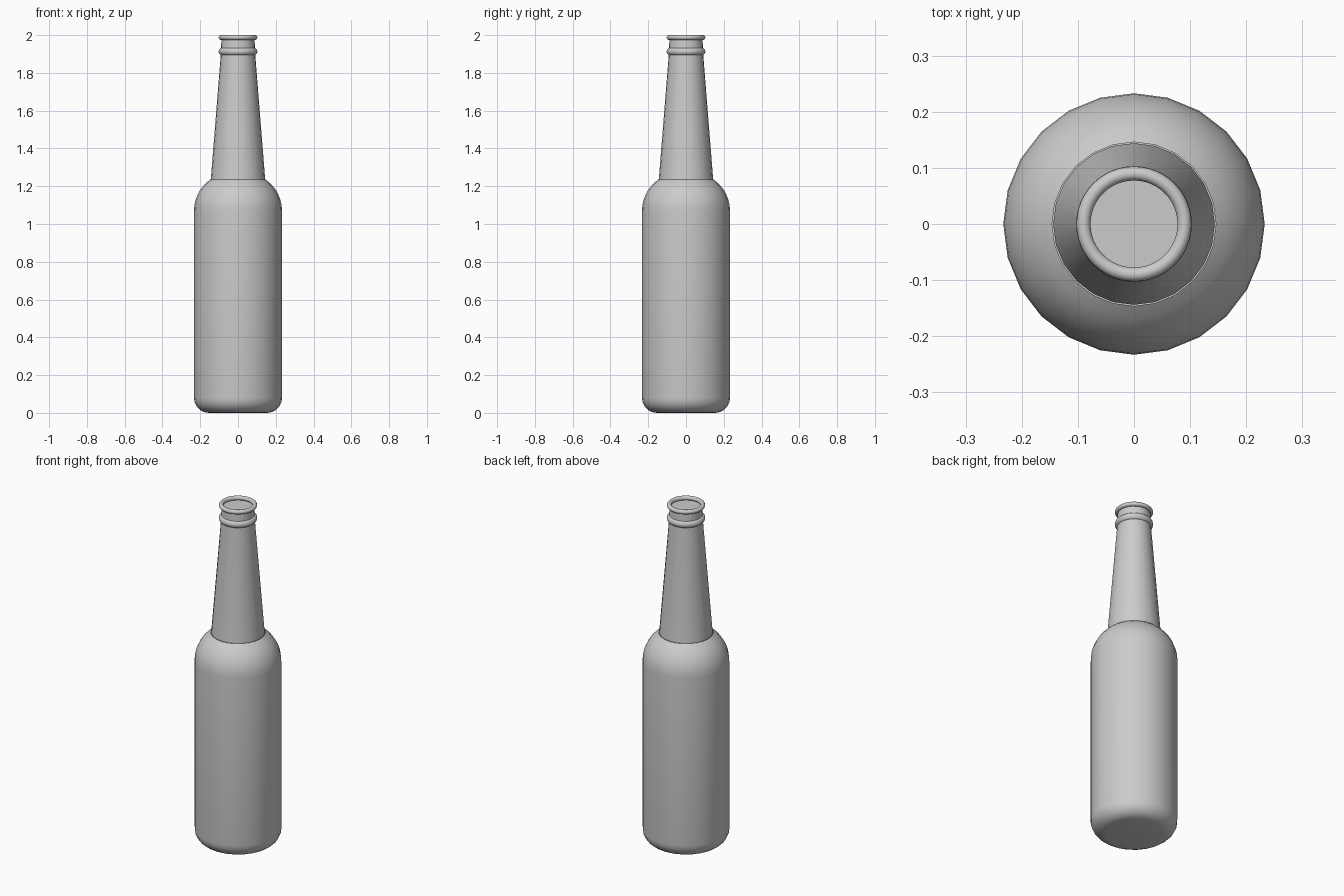
import bpy, bmesh, math

cube = bpy.data.objects.get("Cube")
if cube:
    bpy.data.objects.remove(cube, do_unlink=True)

glass = bpy.data.materials.new("grey_glass")
glass.use_nodes = True
GREY = (0.6, 0.6, 0.6, 1.0)
glass.diffuse_color = GREY
glass.node_tree.nodes["Principled BSDF"].inputs["Base Color"].default_value = GREY


def arc(cr, cz, rad, start, end, steps):
    """Profile points (radius, height) along a circular arc, angles in degrees."""
    pts = []
    for i in range(steps + 1):
        a = math.radians(start + (end - start) * i / steps)
        pts.append((cr + rad * math.cos(a), cz + rad * math.sin(a)))
    return pts


def lathe(name, profile, sides, closed=False, cap_top=False, cap_bottom=False, angle=40):
    """Spin a profile round z; the profile runs upwards on the outside."""
    bm = bmesh.new()
    rings = [[bm.verts.new((r * math.cos(2 * math.pi * k / sides),
                            r * math.sin(2 * math.pi * k / sides), z))
              for k in range(sides)] for r, z in profile]
    pairs = list(zip(rings, rings[1:]))
    if closed:
        pairs.append((rings[-1], rings[0]))
    for lo, hi in pairs:
        for k in range(sides):
            n = (k + 1) % sides
            bm.faces.new((lo[k], lo[n], hi[n], hi[k]))
    if cap_bottom:
        bm.faces.new(rings[0][::-1])
    if cap_top:
        bm.faces.new(rings[-1])
    mesh = bpy.data.meshes.new(name)
    bm.to_mesh(mesh)
    bm.free()
    mesh.materials.append(glass)
    ob = bpy.data.objects.new(name, mesh)
    bpy.context.collection.objects.link(ob)
    bpy.ops.object.select_all(action="DESELECT")
    ob.select_set(True)
    bpy.context.view_layer.objects.active = ob
    bpy.ops.object.shade_smooth_by_angle(angle=math.radians(angle))
    return ob


# Body: rounded base, straight wall, domed shoulder ending at the neck
R = 0.233
body = arc(R - 0.08, 0.08, 0.08, -90, 0, 6) + arc(R - 0.2, 1.07, 0.2, 0, 55.6, 7)
lathe("body", body, 24, cap_bottom=True)

# Neck: tapered tube, closed just below the lip
lathe("neck", [(0.144, 1.235), (0.091, 1.9), (0.088, 1.975)], 24, cap_top=True)

# Collar and lip: rounded rings round the mouth
for name, z, major, minor in (("collar_ring", 1.913, 0.082, 0.021),
                              ("lip_ring", 1.9875, 0.09, 0.0125)):
    lathe(name, arc(major, z, minor, 0, 330, 11), 48, closed=True, angle=60)
